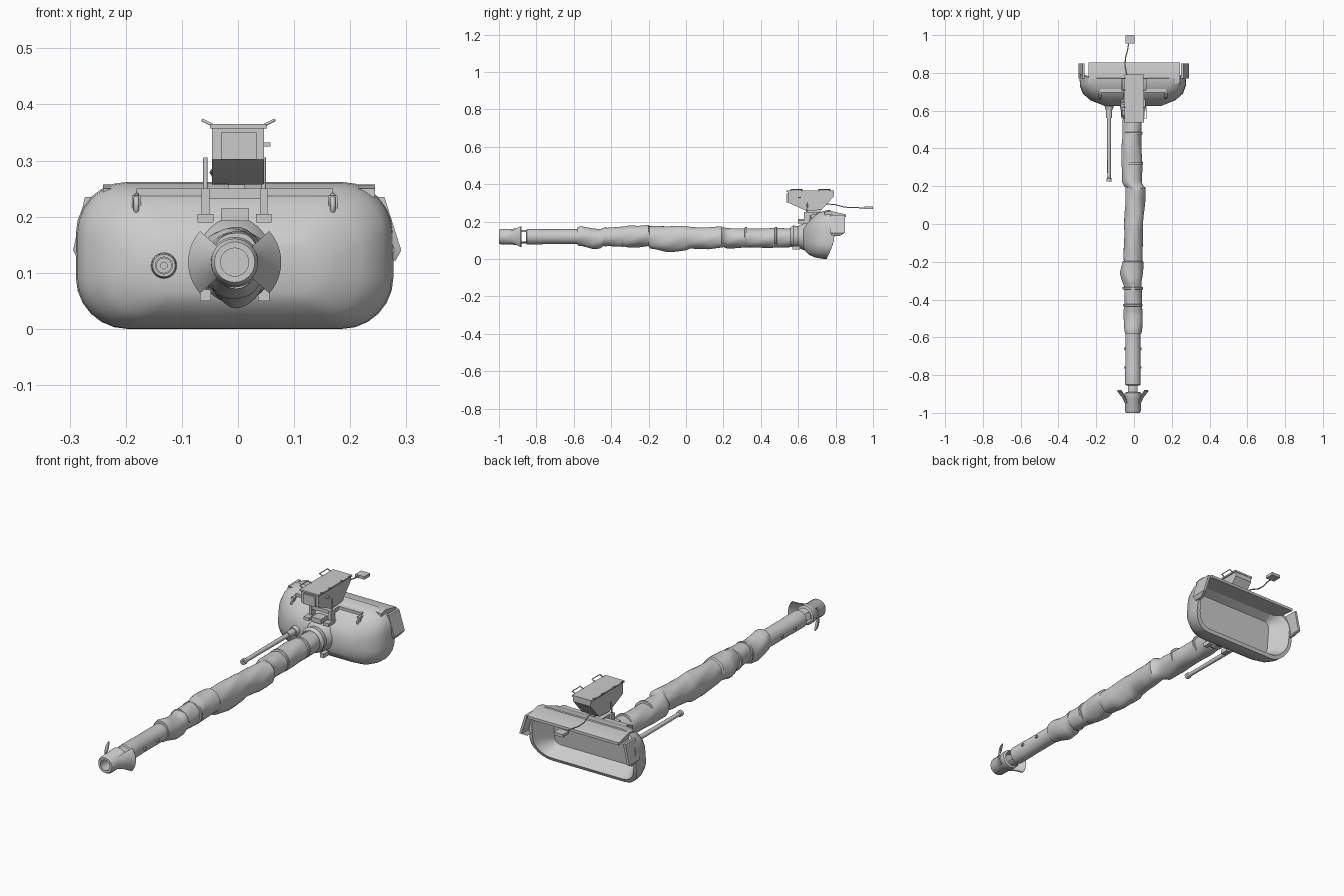
import bpy, bmesh, math
from mathutils import Vector

if "Cube" in bpy.data.objects:
    bpy.data.objects.remove(bpy.data.objects["Cube"])

CX, CZ = -0.006, 0.119          # barrel axis
grey = bpy.data.materials.new("light_grey")
grey.diffuse_color = (0.6, 0.6, 0.6, 1)
grey.use_nodes = True
grey.node_tree.nodes["Principled BSDF"].inputs["Base Color"].default_value = grey.diffuse_color


def finish(name, bm, angle=35):
    bmesh.ops.recalc_face_normals(bm, faces=bm.faces)
    me = bpy.data.meshes.new(name)
    bm.to_mesh(me)
    bm.free()
    ob = bpy.data.objects.new(name, me)
    bpy.context.collection.objects.link(ob)
    me.materials.append(grey)
    bpy.ops.object.select_all(action='DESELECT')
    ob.select_set(True)
    bpy.context.view_layer.objects.active = ob
    bpy.ops.object.shade_smooth_by_angle(angle=math.radians(angle))
    return ob


def loft(name, rings, cap=True, keep=None, angle=35):
    """Skin a list of closed rings; keep(centre) filters faces."""
    bm = bmesh.new()
    vs = [[bm.verts.new(p) for p in r] for r in rings]
    n = len(vs[0])
    for a, b in zip(vs, vs[1:]):
        for i in range(n):
            j = (i + 1) % n
            quad = (a[i], a[j], b[j], b[i])
            c = sum((v.co for v in quad), Vector()) / 4
            if keep is None or keep(c):
                bm.faces.new(quad)
    if cap:
        bm.faces.new(vs[0])
        bm.faces.new(vs[-1])
    return finish(name, bm, angle)


def turned(name, prof, x=CX, z=CZ, n=32, cap=True, keep=None):
    """Round part along y from (y, radius) pairs."""
    t = [2 * math.pi * i / n for i in range(n)]
    return loft(name, [[(x + r * math.cos(a), y, z + r * math.sin(a)) for a in t]
                       for y, r in prof], cap, keep)


def box(name, x0, x1, y0, y1, z0, z1):
    return loft(name, [[(x0, y, z0), (x1, y, z0), (x1, y, z1), (x0, y, z1)]
                       for y in (y0, y1)])


def extrude_x(name, prof, x0, x1):
    return loft(name, [[(x, y, z) for y, z in prof] for x in (x0, x1)])


def rod(name, pts, r):
    cu = bpy.data.curves.new(name, 'CURVE')
    cu.dimensions = '3D'
    cu.bevel_depth, cu.bevel_resolution, cu.use_fill_caps = r, 1, True
    sp = cu.splines.new('POLY')
    sp.points.add(len(pts) - 1)
    for p, c in zip(sp.points, pts):
        p.co = (*c, 1)
    ob = bpy.data.objects.new(name, cu)
    bpy.context.collection.objects.link(ob)
    cu.materials.append(grey)


# Barrel with side windows behind the muzzle
turned("barrel", [(-0.96, .036), (-0.89, .036), (-0.855, .036), (-0.85, .041),
                  (-0.77, .041), (-0.765, .04), (-0.58, .04), (0.64, .038)], cap=False,
       keep=lambda c: not (-0.89 < c.y < -0.855 and abs(c.z - CZ) < .027))
# Muzzle collar with bore
turned("muzzle", [(-0.90, .025), (-1.0, .025), (-1.0, .036), (-0.99, .042), (-0.925, .042),
                  (-0.92, .045), (-0.895, .045), (-0.89, .036)], cap=False)
turned("bore_end", [(-0.902, .026), (-0.90, .026)])
# Flared petals either side of the muzzle
for side, mid in (("left", math.pi), ("right", 0)):
    ang = [mid + math.radians(a) for a in range(-42, 43, 7)]
    rings = []
    for a in ang:
        rings.append([(CX + r * math.cos(a), y, CZ + r * math.sin(a))
                      for y, r in ((-.95, .042), (-.92, .056), (-.885, .083),
                                   (-.88, .08), (-.914, .054), (-.944, .04))])
    loft("muzzle_petal_" + side, rings)
# Small clamps along the bare barrel
for y in (-0.76, -0.66):
    for s in (-1, 1):
        box("barrel_clamp", CX + s * .042 - .005, CX + s * .042 + .005, y - .006, y + .006, CZ - .005, CZ + .005)

# Wrapped cloth sleeve: y, left, right, bottom, top
keys = [(-.58, -.05, .042, .072, .172), (-.56, -.055, .045, .07, .175),
        (-.5, -.055, .047, .05, .165), (-.46, -.055, .045, .052, .163),
        (-.44, -.05, .044, .068, .17), (-.33, -.055, .044, .065, .172),
        (-.3, -.066, .045, .06, .18), (-.26, -.077, .05, .06, .18),
        (-.2, -.062, .048, .065, .185), (-.195, -.055, .045, .052, .178),
        (-.1, -.055, .05, .037, .176), (0, -.055, .05, .043, .178),
        (.02, -.052, .05, .052, .174), (.12, -.045, .06, .05, .172),
        (.19, -.04, .066, .06, .172), (.2, -.055, .055, .063, .168),
        (.22, -.065, .045, .056, .166), (.42, -.068, .042, .06, .165),
        (.55, -.06, .042, .06, .165), (.62, -.045, .035, .075, .16)]
rings = []
N = 28
for k, nk in zip(keys, keys[1:] + [None]):
    steps = max(1, round((nk[0] - k[0]) / .02)) if nk else 1
    for s in range(steps):
        y, l, r, b, t = [p + (q - p) * s / steps for p, q in zip(k, nk or k)]
        ring = []
        for i in range(N):
            a = 2 * math.pi * i / N
            f = 1 + .03 * math.sin(2 * a + 24 * y) + .02 * math.sin(5 * a - 37 * y) - .03
            ring.append(((l + r) / 2 + (r - l) / 2 * f * math.cos(a), y,
                         (t + b) / 2 + (t - b) / 2 * f * math.sin(a)))
        rings.append(ring)
loft("cloth_sleeve", rings, angle=40)
# Tie bands on the sleeve
for y, r in ((-.43, .051), (-.34, .054), (.32, .053), (.48, .052)):
    turned("sleeve_band", [(y - .006, r - .003), (y - .005, r), (y + .005, r), (y + .006, r - .003)])


# Mantlet shell: rounded rectangles from nose to leaning rim, then inside recess
def rounded(hw, z0, z1, rad, yf, cx=CX, n=7):
    pts = []
    for sx, sz, a0 in ((1, 1, 0), (-1, 1, 90), (-1, -1, 180), (1, -1, 270)):
        for i in range(n):
            a = math.radians(a0 + 90 * i / (n - 1))
            z = (z1 - rad if sz > 0 else z0 + rad) + rad * math.sin(a)
            pts.append((cx + sx * (hw - rad) + rad * math.cos(a), yf(z), z))
    return pts


def rim(z):
    return .752 + .046 * math.sin(math.pi * min(1, max(0, z / .26)) * .86)


loft("mantlet", [
    rounded(.15, .065, .155, .04, lambda z: .625),
    rounded(.175, .047, .18, .055, lambda z: .635 + .1 * max(0, z - .12)),
    rounded(.225, .024, .22, .075, lambda z: .655 + .15 * max(0, z - .12)),
    rounded(.265, .008, .25, .085, lambda z: .69 + .18 * max(0, z - .12)),
    rounded(.28, .001, .26, .09, lambda z: .73 + .16 * max(0, z - .12)),
    rounded(.283, .0, .262, .092, rim),
    rounded(.266, .016, .247, .08, rim),
    rounded(.25, .03, .235, .07, lambda z: rim(z) - .03),
    rounded(.215, .055, .215, .03, lambda z: .69 + .1 * z)], angle=40)
# Rear hood over the recess and side flaps
extrude_x("rear_hood", [(.74, .25), (.775, .257), (.855, .238), (.855, .225), (.74, .235)],
          CX - .235, CX + .25)
for s, nm in ((-1, "left"), (1, "right")):
    e = CX + s * .255
    o = CX + s * (.288 if s < 0 else .297)
    loft("side_flap_" + nm, [
        [(e, .77, .235), (e + s * .012, .77, .235), (e + s * .012, .85, .235), (e, .85, .235)],
        [(o - s * .012, .77, .14), (o, .77, .14), (o, .85, .14), (o - s * .012, .85, .14)],
        [(o - s * .022, .78, .122), (o - s * .01, .78, .122), (o - s * .01, .82, .122),
         (o - s * .022, .82, .122)]])
    # Top ledge, lifting lug and hinge bracket on each side
    xs = sorted((CX + s * .055, CX + s * .175))
    box("top_ledge_" + nm, *xs, .695, .735, .232, .25)
    x = CX + s * .175
    box("lifting_lug_" + nm, x - .008, x + .008, .672, .70, .205, .238)
    rod("lug_ring_" + nm, [(x, .69, .238), (x, .668, .232), (x, .665, .212), (x, .68, .205)], .005)
    x = CX + s * .052
    box("hinge_bracket_" + nm, x - .014, x + .014, .60, .68, .19, .205)
    box("hinge_post_" + nm, x - .007, x + .007, .63, .66, .2, .25)
    rod("box_leg_" + nm, [(x, .64, .19), (x, .65, .305)], .004)

# Collar and canvas boot at the barrel root
turned("barrel_collar", [(.56, .05), (.575, .06), (.60, .056), (.615, .066), (.65, .078)], cap=False)
for s in (-1, 1):
    box("collar_clamp", CX + s * .052 - .01, CX + s * .052 + .01, .57, .61, .05, .07)

# Secondary barrel and its boss
SX, SZ = -.132, .113
turned("secondary_barrel", [(.29, .006), (.225, .006), (.225, .014), (.24, .014), (.245, .0095),
                            (.56, .011), (.56, .016), (.65, .016)], SX, SZ, 16, cap=False)
turned("secondary_bore_end", [(.285, .007), (.29, .007)], SX, SZ, 16)
turned("secondary_boss", [(.605, .02), (.612, .022), (.625, .023), (.645, .036)], SX, SZ, 24)

# Pedestal under the instrument box
box("pedestal_base", -.055, .05, .635, .72, .232, .25)
box("pedestal_column", -.018, .012, .65, .72, .245, .30)
box("pedestal_crossbar", -.062, .052, .645, .66, .24, .248)
box("pedestal_motor", -.042, -.02, .64, .69, .258, .28)
box("front_plate", -.03, .02, .6, .65, .192, .215)
rod("pedestal_brace", [(-.042, .65, .26), (-.028, .66, .30)], .004)

# Instrument box with front cover and handles
extrude_x("instrument_box", [(.545, .36), (.545, .302), (.645, .257), (.725, .262), (.79, .335), (.79, .36)],
          -.046, .046)
extrude_x("box_lid", [(.538, .365), (.538, .357), (.792, .357), (.792, .365)], -.05, .052)
box("box_front_cover", -.03, .033, .537, .546, .302, .35)
box("box_knob", .045, .058, .60, .615, .325, .332)
for s in (-1, 1):
    for y in (.56, .71):
        a, b = .001 + s * .046, .001 + s * .064
        rod("box_handle", [(a, y, .363), (b, y, .372), (b, y + .06, .372), (a, y + .06, .363)], .003)

# Cable and connector
rod("cable", [(-.03, .75, .295), (-.04, .80, .29), (-.048, .84, .279), (-.045, .88, .274),
              (-.034, .92, .274), (-.028, .96, .273)], .003)
box("cable_connector", -.046, .002, .955, 1.0, .266, .28)
